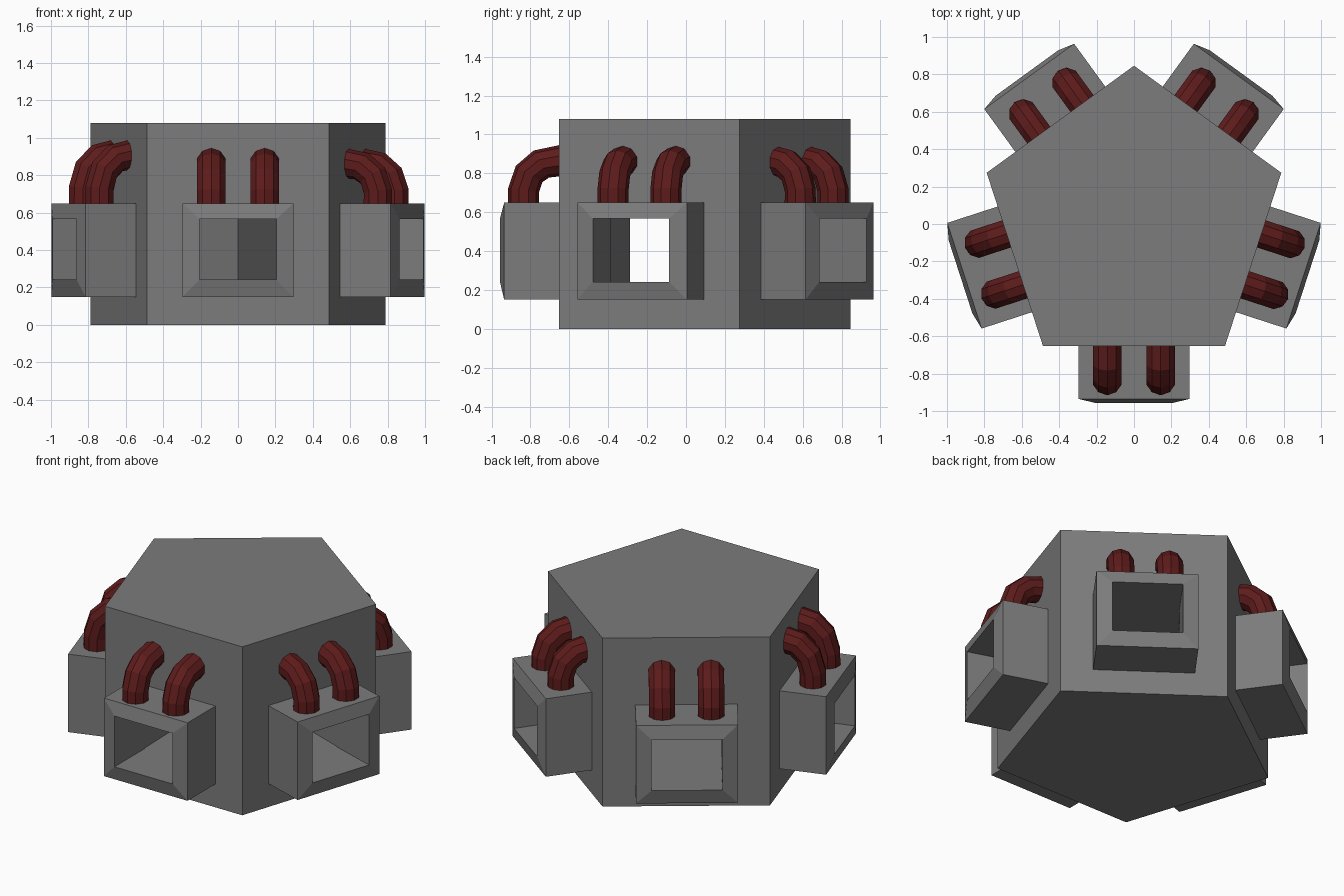
import bpy, bmesh
from math import sin, cos, tan, pi, radians
from mathutils import Vector

if "Cube" in bpy.data.objects:
    bpy.data.objects.remove(bpy.data.objects["Cube"])

CY = 0.018                      # centre of the pentagon in y
APOTHEM = 0.67
ANGLES = [radians(-90 + 72 * i) for i in range(5)]
W, Z0, Z1 = 0.206, 0.242, 0.567  # opening half width, bottom and top


def material(name, rgb):
    m = bpy.data.materials.new(name)
    m.diffuse_color = (*rgb, 1)
    m.use_nodes = True
    m.node_tree.nodes["Principled BSDF"].inputs["Base Color"].default_value = m.diffuse_color
    return m


red = material("dark_red", (0.11, 0.011, 0.011))
grey = material("dark_grey", (0.2, 0.2, 0.2))


def place(a, d, t, z):
    """Point at distance d out along side angle a, t sideways, height z."""
    return Vector((d * cos(a) - t * sin(a), CY + d * sin(a) + t * cos(a), z))


def loft(name, rings, closed=False, mat=grey):
    bm = bmesh.new()
    vr = [[bm.verts.new(p) for p in r] for r in rings]
    pairs = list(zip(vr, vr[1:])) + ([(vr[-1], vr[0])] if closed else [])
    for r0, r1 in pairs:
        n = len(r0)
        for i in range(n):
            j = (i + 1) % n
            bm.faces.new((r0[i], r0[j], r1[j], r1[i]))
    if not closed:
        bm.faces.new(vr[0])
        bm.faces.new(vr[-1])
    bmesh.ops.recalc_face_normals(bm, faces=bm.faces)
    me = bpy.data.meshes.new(name)
    bm.to_mesh(me)
    bm.free()
    me.materials.append(mat)
    ob = bpy.data.objects.new(name, me)
    bpy.context.collection.objects.link(ob)
    return ob


def prism(name, outline, z0, z1):
    return loft(name, [[Vector((p.x, p.y, z)) for p in outline] for z in (z0, z1)])


# pentagonal body
half = APOTHEM * tan(pi / 5)
body = prism("body", [place(a, APOTHEM, -half, 0) for a in ANGLES], 0, 1.08)

# five tunnels meeting at the centre, cut as one star-shaped prism
star = []
for a in ANGLES:
    star += [place(a, 0.305, -0.305 * tan(pi / 5), 0),
             place(a, 0.8, -W, 0), place(a, 0.8, W, 0)]
cutter = prism("tunnel_cutter", star, Z0, Z1)
cutter.hide_render = True
cutter.hide_viewport = True
cut = body.modifiers.new("tunnels", 'BOOLEAN')
cut.operation = 'DIFFERENCE'
cut.solver = 'EXACT'
cut.object = cutter


def rect(a, d, w, z0, z1):
    return [place(a, d, t, z) for t, z in ((-w, z0), (w, z0), (w, z1), (-w, z1))]


# pipe centre line: distance out, height, tilt of the cross-section
PATH = [(0.853, 0.62, 0), (0.853, 0.715, 8), (0.825, 0.797, 32),
        (0.762, 0.848, 60), (0.66, 0.866, 84), (0.60, 0.867, 90)]
SIDES, R = 10, 0.08


def pipe(name, a, t, shift, stretch):
    rings = []
    for d, z, tilt in PATH:
        k = radians(tilt)
        ring = []
        for i in range(SIDES):
            u = 2 * pi * i / SIDES
            o = R * cos(u)
            ring.append(place(a, d + shift + o * cos(k), t + R * sin(u),
                              0.65 + (z - 0.65) * stretch + o * sin(k)))
        rings.append(ring)
    loft(name, rings, mat=red)


# how far each side's pipes sit inward
SHIFTS = [0, -0.02, -0.045, -0.045, -0.028]

for i, a in enumerate(ANGLES):
    # hollow port box with a bevelled rim
    loft(f"port_{i + 1}", [rect(a, APOTHEM, 0.297, 0.15, 0.65),
                           rect(a, 0.953, 0.297, 0.15, 0.65),
                           rect(a, 0.975, W, Z0, Z1),
                           rect(a, APOTHEM, W, Z0, Z1)], closed=True)
    # two bent pipes; those on the left side rise higher
    for n, t in (("a", -0.143), ("b", 0.143)):
        pipe(f"pipe_{i + 1}{n}", a, t, SHIFTS[i], 1.22 if i == 4 else 1.0)
